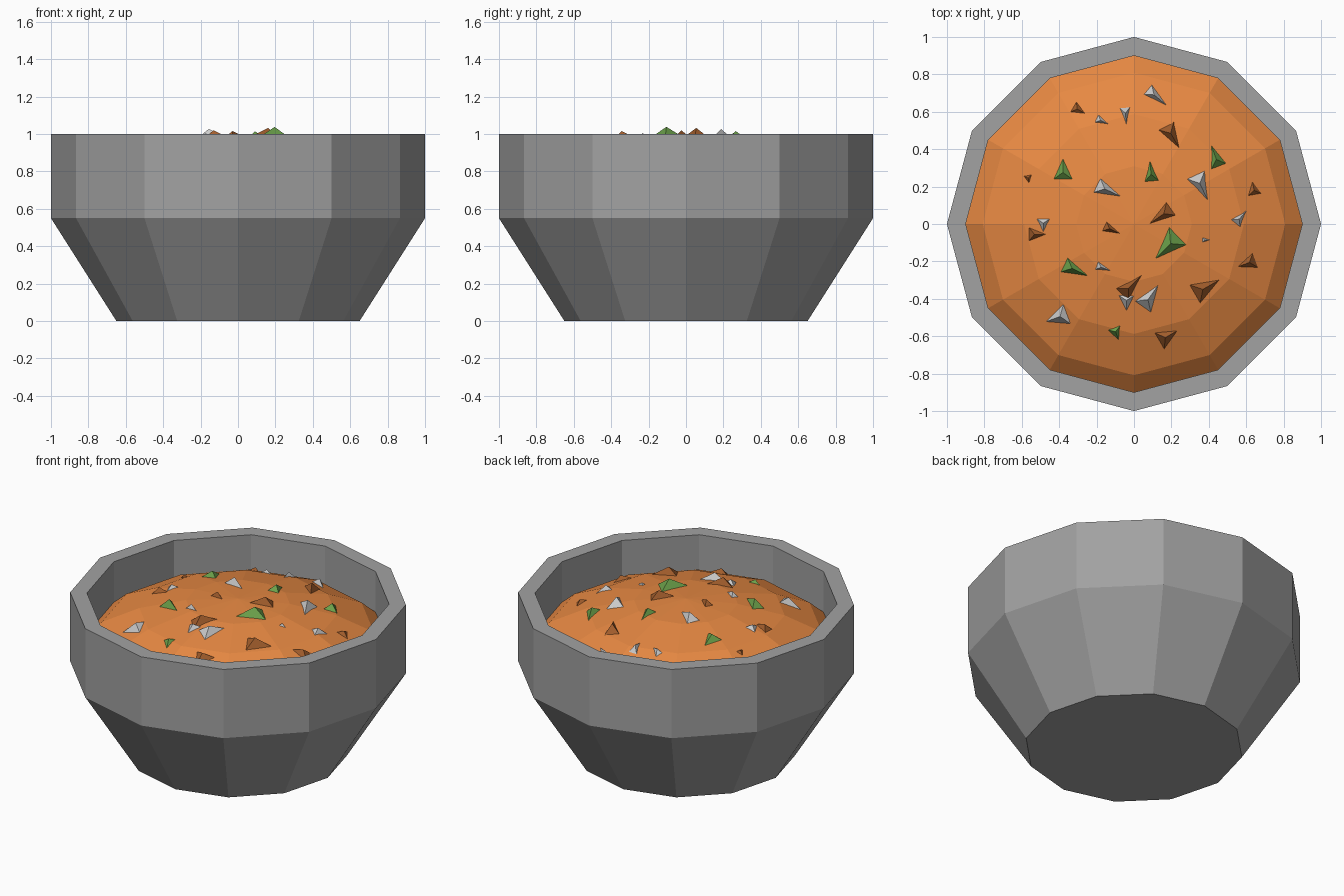
import bpy, bmesh, math
from mathutils import Vector
from mathutils.bvhtree import BVHTree

if "Cube" in bpy.data.objects:
    bpy.data.objects.remove(bpy.data.objects["Cube"])

SIDES = 12


def material(name, rgb):
    m = bpy.data.materials.new(name)
    m.diffuse_color = (*rgb, 1)
    m.use_nodes = True
    m.node_tree.nodes["Principled BSDF"].inputs["Base Color"].default_value = m.diffuse_color
    return m


def add_object(name, bm, mat):
    bmesh.ops.recalc_face_normals(bm, faces=bm.faces)
    me = bpy.data.meshes.new(name)
    bm.to_mesh(me)
    me.materials.append(mat)
    ob = bpy.data.objects.new(name, me)
    bpy.context.collection.objects.link(ob)
    return ob


def lathe(profile):
    """Revolve (radius, z) points into a flat-sided solid."""
    bm = bmesh.new()
    rings = []
    for r, z in profile:
        if r == 0:
            rings.append([bm.verts.new((0, 0, z))] * SIDES)
        else:
            rings.append([bm.verts.new((r * math.cos(a), r * math.sin(a), z))
                          for a in (math.tau * i / SIDES for i in range(SIDES))])
    for a, b in zip(rings, rings[1:]):
        for i in range(SIDES):
            j = (i + 1) % SIDES
            bm.faces.new(list(dict.fromkeys((a[i], a[j], b[j], b[i]))))
    return bm


# Bowl: tapered foot, straight wall, flat rim, hollow inside
bowl = lathe([(0, 0), (0.65, 0), (1, 0.55), (1, 1), (0.9, 1),
              (0.9, 0.55), (0.58, 0.1), (0, 0.1)])
add_object("bowl", bowl, material("stone_grey", (0.36, 0.36, 0.36)))
bowl.free()

# Soup: top of a flattened 10-ring sphere, ending at the inner wall
dome = [(math.sin(math.radians(t)), 0.55 + 0.45 * math.cos(math.radians(t)))
        for t in (18, 36, 54, 72)]
(r0, z0), (r1, z1) = dome[2], dome[3]
dome[3] = (0.9, z0 + (z1 - z0) * (0.9 - r0) / (r1 - r0))
soup = lathe([(0, 1.0)] + dome)
add_object("soup", soup, material("soup_orange", (0.80, 0.25, 0.055)))
surface = BVHTree.FromBMesh(soup)
soup.free()


def add_bits(name, rgb, bits):
    """Small three-sided pyramids resting on the soup: x, y, angle, length, width."""
    bm = bmesh.new()
    for x, y, deg, length, width in bits:
        a = math.radians(deg)
        u = Vector((math.cos(a), math.sin(a), 0))
        v = Vector((-u.y, u.x, 0))
        c = Vector((x, y, 0))

        def on_soup(p, lift):
            hit = surface.ray_cast(Vector((p.x, p.y, 3)), Vector((0, 0, -1)))[0]
            return bm.verts.new((p.x, p.y, hit.z + lift))

        base = [on_soup(c + u * length * 0.55, -0.004),
                on_soup(c - u * length * 0.45 + v * width * 0.5, -0.004),
                on_soup(c - u * length * 0.45 - v * width * 0.5, -0.004)]
        apex = on_soup(c - u * length * 0.12, 0.3 * length)
        bm.faces.new(base)
        for i in range(3):
            bm.faces.new((base[i], base[(i + 1) % 3], apex))
    add_object(name, bm, material(name + "_colour", rgb))
    bm.free()


add_bits("pale_bits", (0.65, 0.65, 0.65), [
    (0.12, 0.68, -40, 0.14, 0.07), (-0.17, 0.55, -25, 0.08, 0.05),
    (-0.045, 0.58, 275, 0.10, 0.06), (-0.14, 0.18, -25, 0.15, 0.09),
    (0.36, 0.20, -65, 0.16, 0.11), (0.57, 0.035, 50, 0.10, 0.07),
    (0.385, -0.085, 0, 0.05, 0.03), (-0.485, -0.005, 270, 0.08, 0.08),
    (-0.165, -0.235, -20, 0.09, 0.05), (-0.41, -0.50, 200, 0.13, 0.12),
    (-0.04, -0.42, 270, 0.09, 0.09), (0.085, -0.39, 55, 0.15, 0.11)])
add_bits("brown_bits", (0.36, 0.11, 0.025), [
    (-0.295, 0.61, -30, 0.08, 0.07), (0.205, 0.47, -60, 0.15, 0.10),
    (0.64, 0.19, 100, 0.08, 0.08), (-0.565, 0.24, -80, 0.05, 0.05),
    (-0.52, -0.055, 0, 0.10, 0.08), (-0.12, -0.03, -25, 0.10, 0.06),
    (0.145, 0.045, 215, 0.15, 0.09), (0.605, -0.21, 200, 0.11, 0.09),
    (0.385, -0.34, 30, 0.16, 0.12), (-0.015, -0.33, 45, 0.16, 0.10),
    (0.18, -0.60, 30, 0.12, 0.11)])
add_bits("green_bits", (0.15, 0.36, 0.07), [
    (-0.38, 0.29, 90, 0.12, 0.11), (0.09, 0.28, 95, 0.12, 0.08),
    (0.435, 0.36, 110, 0.13, 0.09), (-0.315, -0.245, -25, 0.15, 0.09),
    (0.18, -0.12, 225, 0.18, 0.14), (-0.095, -0.585, -70, 0.08, 0.08)])
